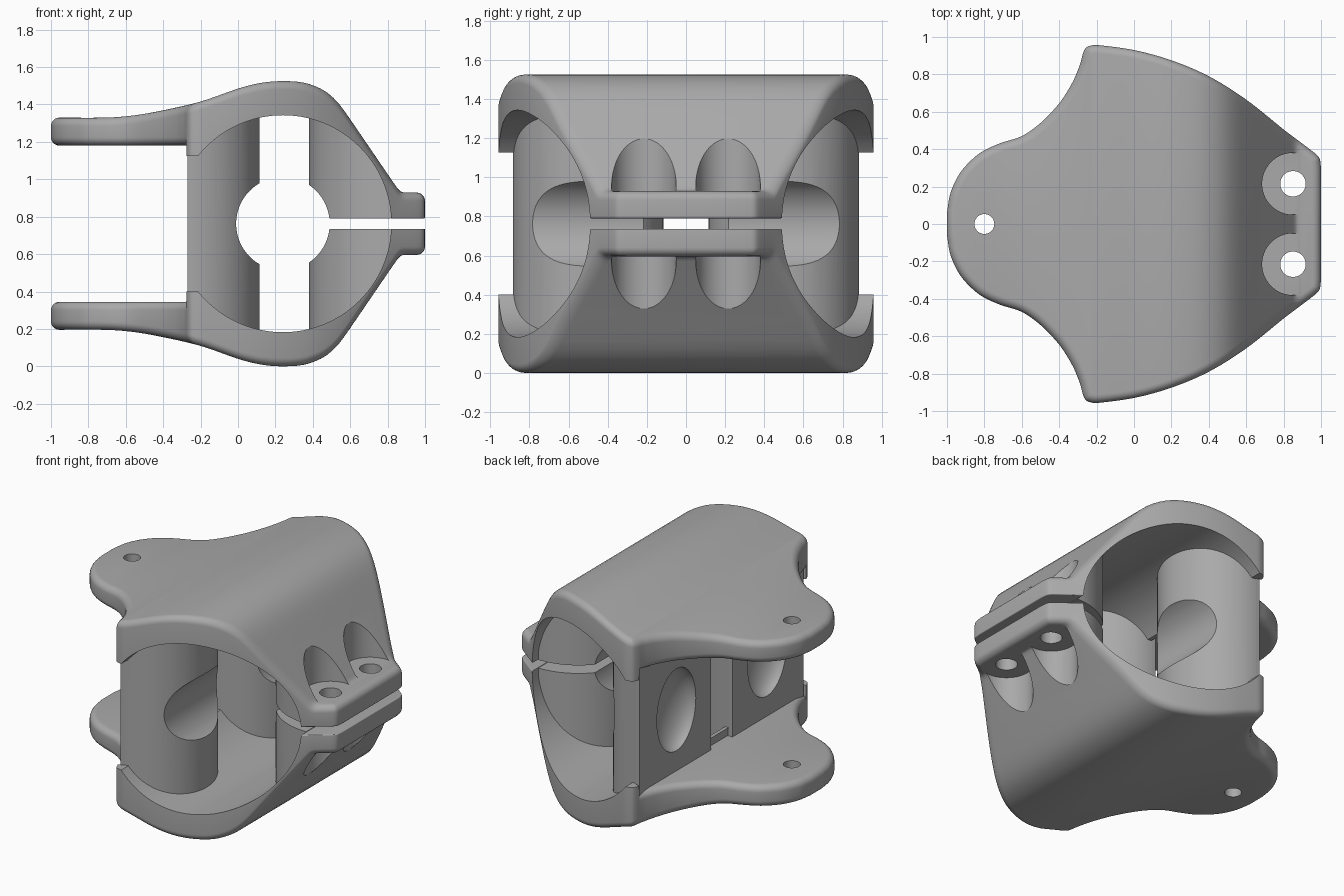
import bpy, bmesh, math
from mathutils import Vector, Matrix

cube = bpy.data.objects.get("Cube")
if cube:
    bpy.data.objects.remove(cube, do_unlink=True)

MID = 0.7625            # height of the mirror plane
BORE_X = 0.24           # bore axis
GAP = 0.0275            # half height of the clamp gap

grey = bpy.data.materials.new("plain_grey")
grey.use_nodes = True
grey.diffuse_color = (0.4, 0.4, 0.4, 1)
grey.node_tree.nodes["Principled BSDF"].inputs["Base Color"].default_value = (0.4, 0.4, 0.4, 1)


def make(name, bm):
    bmesh.ops.recalc_face_normals(bm, faces=bm.faces)
    mesh = bpy.data.meshes.new(name)
    bm.to_mesh(mesh)
    bm.free()
    obj = bpy.data.objects.new(name, mesh)
    bpy.context.collection.objects.link(obj)
    mesh.materials.append(grey)
    return obj


def cylinder(name, center, radius, length, axis="Z", segments=96):
    bm = bmesh.new()
    rot = Matrix.Rotation(math.pi / 2, 4, "X") if axis == "Y" else Matrix()
    bmesh.ops.create_cone(bm, cap_ends=True, segments=segments, radius1=radius, radius2=radius,
                          depth=length, matrix=Matrix.Translation(center) @ rot)
    return make(name, bm)


def box(name, low, high):
    bm = bmesh.new()
    low, high = Vector(low), Vector(high)
    bmesh.ops.create_cube(bm, size=1, matrix=Matrix.Translation((low + high) / 2)
                          @ Matrix.Diagonal((*(high - low), 1)))
    return make(name, bm)


def ellipsoid(name, center, radii):
    bm = bmesh.new()
    bmesh.ops.create_uvsphere(bm, u_segments=48, v_segments=24, radius=1,
                              matrix=Matrix.Translation(center) @ Matrix.Diagonal((*radii, 1)))
    return make(name, bm)


def combine(target, tool, operation="DIFFERENCE"):
    mod = target.modifiers.new("cut", "BOOLEAN")
    mod.operation, mod.object, mod.solver = operation, tool, "EXACT"
    bpy.context.view_layer.objects.active = target
    bpy.ops.object.modifier_apply(modifier=mod.name)
    bpy.data.objects.remove(tool, do_unlink=True)


def spline(points, steps):
    """Smooth curve through the points, without overshoot."""
    pts = [Vector(p) for p in points]
    tang = []
    for i, p in enumerate(pts):
        a, b = pts[max(i - 1, 0)], pts[min(i + 1, len(pts) - 1)]
        lengths = [v for v in ((p - a).length, (b - p).length) if v > 0]
        tang.append((b - a).normalized() * min(lengths))
    out = []
    for i in range(len(pts) - 1):
        for s in range(steps):
            t = s / steps
            out.append(pts[i] * (2 * t**3 - 3 * t**2 + 1) + tang[i] * (t**3 - 2 * t**2 + t)
                       + pts[i + 1] * (3 * t**2 - 2 * t**3) + tang[i + 1] * (t**3 - t**2))
    return out + [pts[-1]]


# Side profile of the upper shell and plan outline of its +y half
profile = spline([(-1.1, 1.33), (-0.7, 1.33), (-0.5, 1.35), (-0.22, 1.41), (0, 1.485),
                  (0.12, 1.515), (0.24, 1.525), (0.36, 1.515), (0.46, 1.475), (0.53, 1.415),
                  (0.59, 1.335), (0.72, 1.145), (0.84, 0.97), (0.88, 0.93), (1.1, 0.93)], 8)
outline = spline([(-1, 0.06), (-0.98, 0.17), (-0.925, 0.28), (-0.83, 0.375), (-0.72, 0.43),
                  (-0.6, 0.47), (-0.5, 0.54), (-0.4, 0.645), (-0.33, 0.755), (-0.29, 0.85),
                  (-0.272, 0.915), (-0.252, 0.946), (-0.2, 0.957), (0, 0.93), (0.2, 0.875),
                  (0.4, 0.79), (0.6, 0.665), (0.8, 0.505), (0.88, 0.445), (0.965, 0.38),
                  (0.992, 0.35), (1, 0.3)], 6)


def top_height(x):
    for a, b in zip(profile, profile[1:]):
        if a.x <= x <= b.x:
            return a.y + (b.y - a.y) * (x - a.x) / (b.x - a.x)
    return profile[-1].y


# Upper and lower shells: rounded outline lofted between profile and underside
def shell(bm, sign):
    n = len(outline)
    loop = outline + [Vector((p.x, -p.y)) for p in reversed(outline)]
    normals = []
    for i in range(2 * n):
        t = loop[(i + 1) % (2 * n)] - loop[i - 1]
        normals.append(Vector((-t.y, t.x)).normalized())
    arc = [math.radians(a) for a in range(0, 91, 15)]
    rings = []
    for bottom in (False, True):
        for a in (reversed(arc) if bottom else arc):
            ring = []
            for p, nrm in zip(loop, normals):
                tab = p.x < -0.275
                r = 0.045 if tab or not bottom else 0.006
                q = p - nrm * r * (1 - math.sin(a))
                drop = r * (1 - math.cos(a))
                if bottom:
                    z = (1.18 if tab else MID + GAP) + drop
                else:
                    z = top_height(q.x) - drop
                ring.append(bm.verts.new((q.x, q.y, MID + sign * (z - MID))))
            rings.append(ring)
    for upper, lower in zip(rings, rings[1:]):
        for i in range(2 * n):
            j = (i + 1) % (2 * n)
            bm.faces.new((upper[i], upper[j], lower[j], lower[i]))
    for ring in (rings[0], rings[-1]):
        for i in range(n - 1):
            bm.faces.new((ring[i], ring[i + 1], ring[-2 - i], ring[-1 - i]))


bm = bmesh.new()
shell(bm, 1)
shell(bm, -1)
body = make("clamp_body", bm)

# Main bore and open back
combine(body, cylinder("bore", (BORE_X, 0, MID), 0.58, 3, "Y", 160))
combine(body, box("back_opening", (-0.5, -2, 0.4), (-0.21, 2, 1.125)))

# Two rear half columns and one front half column inside the bore
for side in (1, -1):
    column = cylinder("rear_column", (-0.27, side * 0.5, MID), 0.385, 1.18)
    combine(column, box("flat_back", (-1, -2, -1), (-0.27, 2, 3)))
    combine(body, column, "UNION")
column = cylinder("front_column", (0.81, 0, MID), 0.43, 1.4)
combine(column, box("flat_front", (0.815, -2, -1), (2, 2, 3)))
combine(column, cylinder("column_limit", (BORE_X, 0, MID), 0.597, 3, "Y", 160), "INTERSECT")
combine(body, column, "UNION")

# Centre passage, clamp gap and dished recesses in the back
combine(body, cylinder("passage", (BORE_X, 0, MID), 0.25, 3, "Y"))
combine(body, box("clamp_gap", (0.3, -2, MID - GAP), (2, 2, MID + GAP)))
for side in (1, -1):
    combine(body, ellipsoid("back_dish", (-0.27, side * 0.49, MID), (0.12, 0.21, 0.28)))

# Screw scallops, screw holes and tab hole
for side in (1, -1):
    for up in (1, -1):
        combine(body, cylinder("scallop", (0.85, side * 0.215, MID + up * 0.468), 0.165, 0.6))
    combine(body, cylinder("screw_hole", (0.85, side * 0.215, MID), 0.068, 3, segments=48))
combine(body, cylinder("tab_hole", (-0.8, 0, MID), 0.053, 3, segments=48))

# Smooth shading with sharp edges kept
bpy.ops.object.select_all(action="DESELECT")
body.select_set(True)
bpy.context.view_layer.objects.active = body
bpy.ops.object.shade_smooth_by_angle(angle=math.radians(32))
